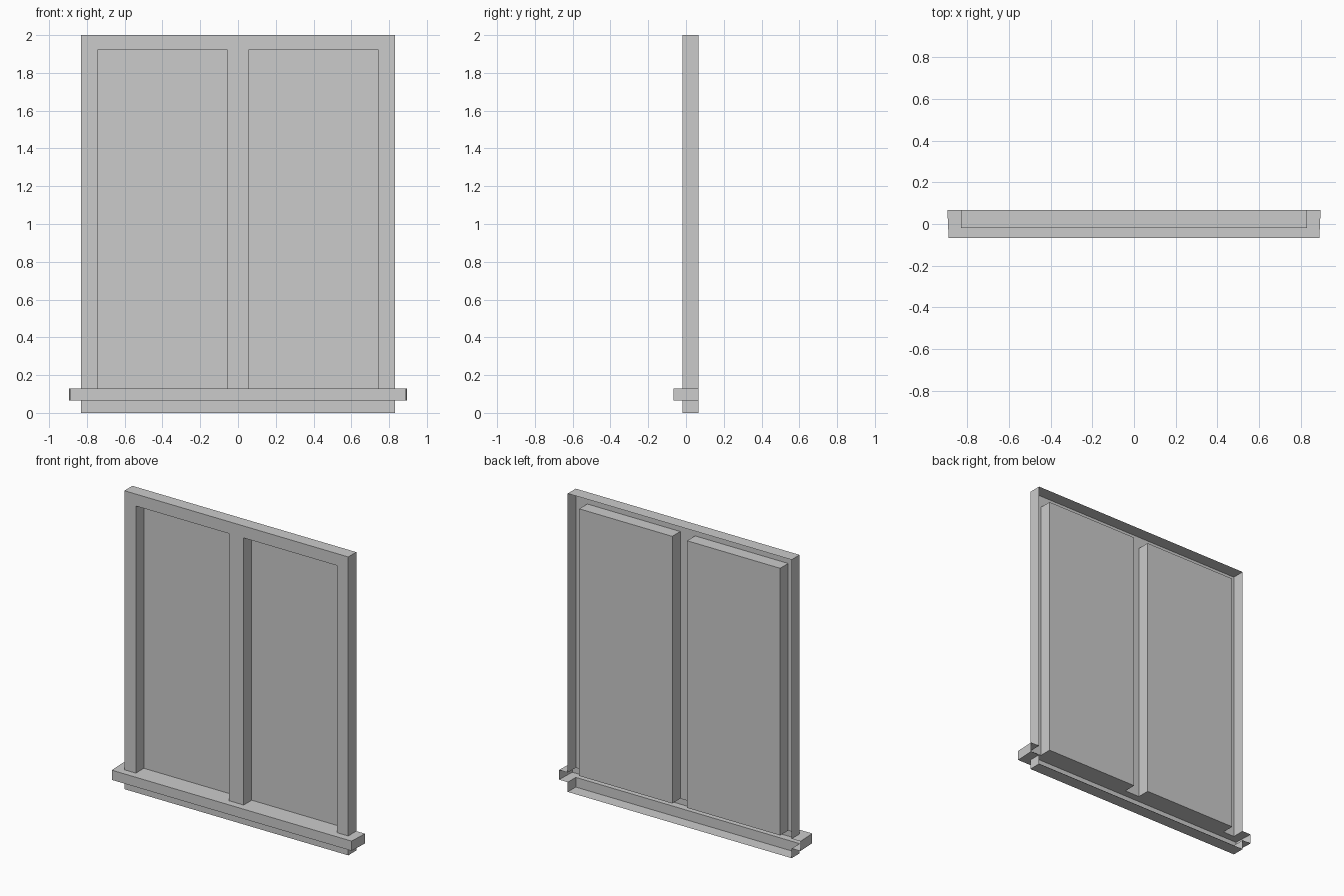
import bpy, bmesh
from mathutils import Vector

if "Cube" in bpy.data.objects:
    bpy.data.objects.remove(bpy.data.objects["Cube"])

FRONT, FACE, BACK = -0.067, -0.018, 0.067      # depths: sill nose, frame face, open back
W, TOP = 0.83, 2.0                             # frame half width, height
SILL0, SILL1 = 0.065, 0.13                     # sill underside and top
IN, OUT, HEAD = 0.055, 0.745, 1.92             # light opening limits
SF, SB = 0.889, 0.895                          # sill half width at front / back


def plane_xz(y):
    return lambda p: Vector((p[0], y, p[1]))


def plane_xy(z):
    return lambda p: Vector((p[0], p[1], z))


def mirrored(half):
    """Complete an outline given for x > 0, ending near the centre."""
    return half + [(-x, v) for x, v in reversed(half)]


def part(name, walls=None, sheets=(), centre=(0, 0, 0), inward=False):
    """walls = (path, plane_a, plane_b); sheets = (outline, plane, facing)."""
    bm = bmesh.new()
    centre = Vector(centre)
    if walls:
        path, a, b = walls
        for p, q in zip(path, path[1:]):
            f = bm.faces.new([bm.verts.new(v) for v in (a(p), a(q), b(q), b(p))])
            f.normal_update()
            outward = f.normal.dot(f.calc_center_median() - centre) > 0
            if outward == inward:
                f.normal_flip()
    for outline, pl, facing in sheets:
        f = bm.faces.new([bm.verts.new(pl(p)) for p in outline])
        f.normal_update()
        if f.normal.dot(Vector(facing)) < 0:
            f.normal_flip()
    bmesh.ops.remove_doubles(bm, verts=bm.verts, dist=1e-5)
    me = bpy.data.meshes.new(name)
    bm.to_mesh(me)
    bm.free()
    ob = bpy.data.objects.new(name, me)
    bpy.context.collection.objects.link(ob)
    return ob


# Outer frame: top and sides, with the face cut around both openings
casing = mirrored([(W, SILL1), (W, TOP)])
face = mirrored([(IN, SILL1), (IN, HEAD), (OUT, HEAD), (OUT, SILL1), (W, SILL1), (W, TOP)])
part("window_frame", (casing, plane_xz(FACE), plane_xz(BACK)),
     [(face, plane_xz(FACE), (0, -1, 0))], (0, 0, 1))

# Recessed panes with their reveals
for side, s in (("left", -1), ("right", 1)):
    reveal = [(s * IN, SILL1), (s * IN, HEAD), (s * OUT, HEAD), (s * OUT, SILL1)]
    part(side + "_pane", (reveal, plane_xz(FACE), plane_xz(BACK)),
         [(reveal, plane_xz(BACK), (0, -1, 0))], (s * 0.4, 0, 1), inward=True)

# Sill: nose and ends, top running into the openings, underside around the apron
nose = mirrored([(SB, BACK), (SF, FRONT)])
sill_top = mirrored([(IN, FACE), (IN, BACK), (OUT, BACK), (OUT, FACE), (W, FACE),
                     (W, BACK), (SB, BACK), (SF, FRONT)])
sill_under = mirrored([(W, FACE), (W, BACK), (SB, BACK), (SF, FRONT)])
part("sill", (nose, plane_xy(SILL0), plane_xy(SILL1)),
     [(sill_top, plane_xy(SILL1), (0, 0, 1)), (sill_under, plane_xy(SILL0), (0, 0, -1))],
     (0, 0, 0.1))

# Apron below the sill
apron = mirrored([(W, SILL0), (W, 0)])
part("apron", (apron, plane_xz(FACE), plane_xz(BACK)),
     [(apron, plane_xz(FACE), (0, -1, 0))], (0, 0, 0.03))
